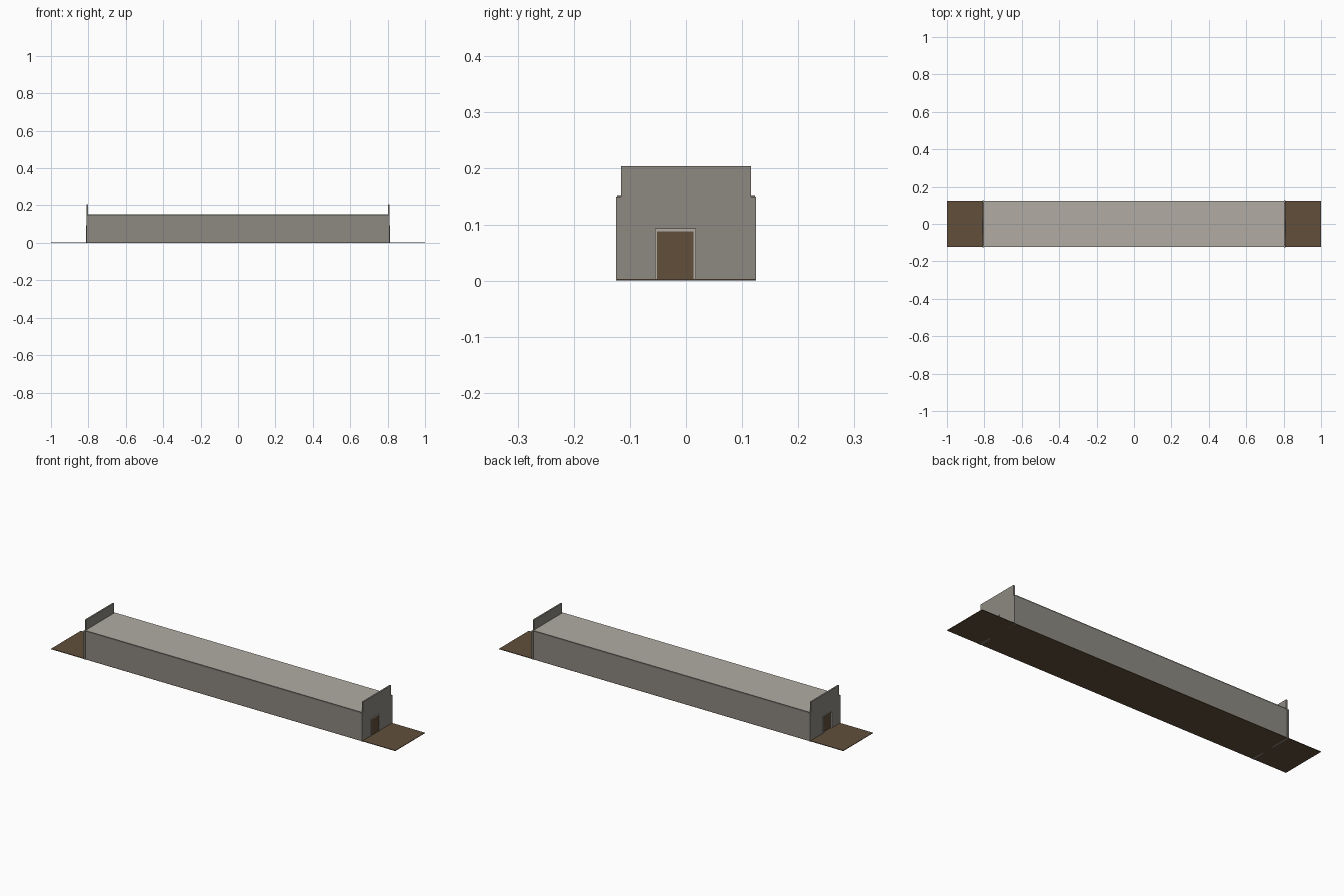
import bpy, bmesh

cube = bpy.data.objects.get("Cube")
if cube:
    bpy.data.objects.remove(cube, do_unlink=True)


def material(name, rgb):
    m = bpy.data.materials.new(name)
    m.use_nodes = True
    m.diffuse_color = (*rgb, 1)
    bsdf = m.node_tree.nodes["Principled BSDF"]
    bsdf.inputs["Base Color"].default_value = (*rgb, 1)
    bsdf.inputs["Roughness"].default_value = 0.9
    return m


STONE = material("grey stone", (0.27, 0.253, 0.222))
PALE = material("pale stone", (0.44, 0.412, 0.37))
DARK = material("dark edging", (0.15, 0.143, 0.122))
BROWN = material("earth brown", (0.12, 0.078, 0.044))


def finish(name, bm, mats):
    bmesh.ops.recalc_face_normals(bm, faces=bm.faces[:])
    mesh = bpy.data.meshes.new(name)
    bm.to_mesh(mesh)
    bm.free()
    for m in mats:
        mesh.materials.append(m)
    obj = bpy.data.objects.new(name, mesh)
    bpy.context.collection.objects.link(obj)
    return obj


def box(name, x, y, z, *mats):
    """Box from (min, max) ranges; a second material goes on the sides."""
    bm = bmesh.new()
    bmesh.ops.create_cube(bm, size=1)
    for v in bm.verts:
        v.co = [r[0] if c < 0 else r[1] for r, c in zip((x, y, z), v.co)]
    if len(mats) > 1:
        bm.normal_update()
        for f in bm.faces:
            f.material_index = 0 if abs(f.normal.z) > 0.5 else 1
    return finish(name, bm, mats)


def slab(name, profile, x0, x1, mat):
    """Profile in y and z, extruded along x."""
    bm = bmesh.new()
    face = bm.faces.new([bm.verts.new((x0, y, z)) for y, z in profile])
    out = bmesh.ops.extrude_face_region(bm, geom=[face])["geom"]
    for v in out:
        if isinstance(v, bmesh.types.BMVert):
            v.co.x = x1
    return finish(name, bm, [mat])


# Ground strip, long hall and flat roof
G = 0.003
box("ground_strip", (-1, 1), (-0.123, 0.123), (0, G), BROWN)
box("hall_walls", (-0.801, 0.801), (-0.123, 0.123), (G, 0.145), STONE)
box("roof", (-0.801, 0.801), (-0.123, 0.123), (0.145, 0.152), PALE, DARK)

# Doorway limits
Y0, Y1, TOP = -0.052, 0.0135, 0.088

# Stepped end walls with a doorway, door and raised frame at each end
for side, s in (("left", 1), ("right", -1)):
    inner, outer = s * 0.801, s * 0.809

    def span(a, b):
        return tuple(sorted((s * a, s * b)))

    slab(f"{side}_end_wall",
         [(-0.125, 0), (Y0, 0), (Y0, TOP), (Y1, TOP), (Y1, 0), (0.125, 0),
          (0.125, 0.149), (0.116, 0.149), (0.116, 0.204),
          (-0.116, 0.204), (-0.116, 0.149), (-0.125, 0.149)],
         inner, outer, STONE)
    # One door closes flush, the other sits back in its opening
    depth = 0.8095 if s > 0 else 0.803
    box(f"{side}_door", span(0.800, depth), (Y0, Y1), (G, TOP), BROWN)
    slab(f"{side}_door_frame",
         [(Y0 - 0.003, G), (Y0, G), (Y0, TOP), (Y1, TOP), (Y1, G),
          (Y1 + 0.004, G), (Y1 + 0.004, TOP + 0.005),
          (Y0 - 0.003, TOP + 0.005)],
         s * 0.802, s * 0.812, PALE)
